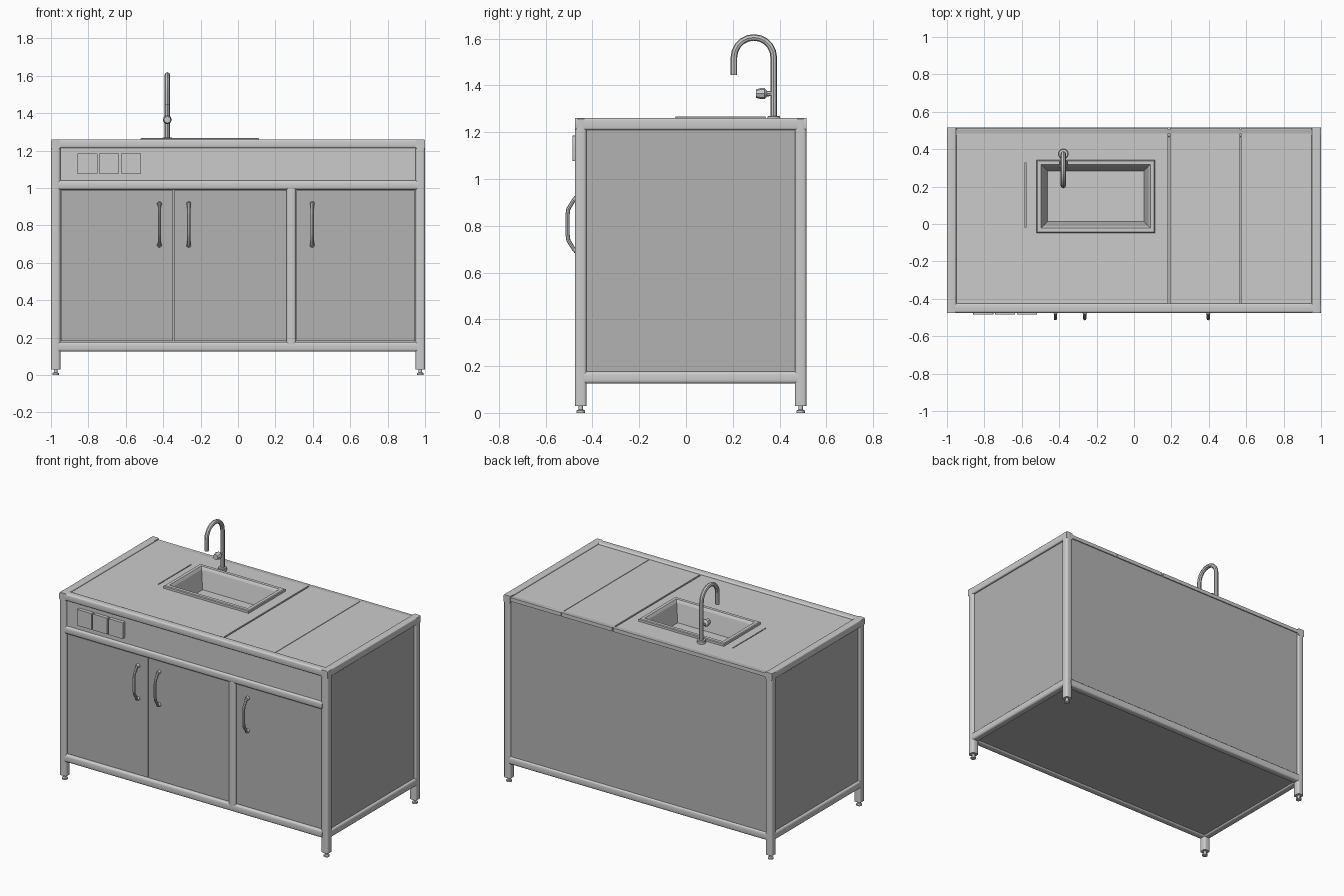
import bpy, bmesh, math
from mathutils import Matrix

if "Cube" in bpy.data.objects:
    bpy.data.objects.remove(bpy.data.objects["Cube"])

panel_mat = bpy.data.materials.new("panel_grey")
panel_mat.diffuse_color = (0.45, 0.45, 0.45, 1)
panel_mat.use_nodes = True
panel_mat.node_tree.nodes["Principled BSDF"].inputs["Base Color"].default_value = panel_mat.diffuse_color


def finish(name, bm, smooth=False):
    bmesh.ops.recalc_face_normals(bm, faces=bm.faces)
    me = bpy.data.meshes.new(name)
    bm.to_mesh(me)
    bm.free()
    ob = bpy.data.objects.new(name, me)
    bpy.context.collection.objects.link(ob)
    if smooth:
        shade(ob)
    return ob


def shade(ob):
    bpy.ops.object.select_all(action='DESELECT')
    ob.select_set(True)
    bpy.context.view_layer.objects.active = ob
    bpy.ops.object.shade_smooth_by_angle(angle=math.radians(35))


def box(name, x, y, z, axis=None, r=0.013, mat=None):
    """Box from ranges; edges running along axis are rounded."""
    bm = bmesh.new()
    bmesh.ops.create_cube(bm, size=1)
    for v in bm.verts:
        v.co = [(a + b) / 2 + c * (b - a) for (a, b), c in zip((x, y, z), v.co)]
    if axis is not None:
        edges = [e for e in bm.edges
                 if abs(e.verts[0].co[axis] - e.verts[1].co[axis]) > 1e-5]
        bmesh.ops.bevel(bm, geom=edges, offset=r, segments=3, profile=0.5, affect='EDGES')
    ob = finish(name, bm, axis is not None)
    if mat:
        ob.data.materials.append(mat)
    return ob


def lathe(name, profile, loc, n=12, rot=None):
    """Turned solid from (radius, height) points."""
    bm = bmesh.new()
    rings = [[bm.verts.new((r * math.cos(2 * math.pi * i / n), r * math.sin(2 * math.pi * i / n), h))
              for i in range(n)] for r, h in profile]
    for a, b in zip(rings, rings[1:]):
        for i in range(n):
            bm.faces.new((a[i], a[(i + 1) % n], b[(i + 1) % n], b[i]))
    bm.faces.new(rings[0])
    bm.faces.new(rings[-1])
    m = Matrix.Translation(loc) @ (rot or Matrix())
    bmesh.ops.transform(bm, matrix=m, verts=bm.verts)
    return finish(name, bm, True)


def tube(name, pts, r):
    """Round bar along a path, converted to a mesh."""
    cu = bpy.data.curves.new(name, 'CURVE')
    cu.dimensions = '3D'
    cu.bevel_depth, cu.bevel_resolution, cu.use_fill_caps = r, 2, True
    sp = cu.splines.new('POLY')
    sp.points.add(len(pts) - 1)
    for p, co in zip(sp.points, pts):
        p.co = (*co, 1)
    ob = bpy.data.objects.new(name, cu)
    bpy.context.collection.objects.link(ob)
    bpy.ops.object.select_all(action='DESELECT')
    ob.select_set(True)
    bpy.context.view_layer.objects.active = ob
    bpy.ops.object.convert(target='MESH')
    shade(bpy.context.object)


F, B = -0.475, 0.515          # front and back of the frame
front, back = (F, F + 0.05), (B - 0.05, B)
low = (0.125, 0.177)

# side frames: posts, levelling feet, rails, infill panels
for side, s in (("left", -1), ("right", 1)):
    def xr(a, b):
        return tuple(sorted((s * a, s * b)))
    for end, y in (("front", front), ("back", back)):
        box(f"{side}_{end}_post", xr(0.95, 1), y, (0.03, 1.257), 2)
        lathe(f"{side}_{end}_foot",
              [(0.018, 0), (0.018, 0.01), (0.01, 0.014), (0.01, 0.035)],
              (s * 0.975, sum(y) / 2, 0))
    box(f"{side}_top_rail", xr(0.95, 1), (F, B), (1.21, 1.26), 1, 0.008)
    box(f"{side}_bottom_rail", xr(0.95, 1), (F + 0.03, B - 0.03), low, 1)
    box(f"{side}_panel", xr(0.965, 0.985), (F + 0.03, B - 0.03), (0.15, 1.23), mat=panel_mat)

# long rails and front divider
X = (-0.96, 0.96)
box("front_top_rail", X, front, (1.213, 1.26), 0, 0.01)
box("front_middle_rail", X, front, (0.99, 1.04), 0)
box("front_bottom_rail", X, front, low, 0)
box("back_bottom_rail", X, back, low, 0)
box("front_divider", (0.26, 0.31), front, (0.16, 1.0), 2)

# back, floor and fascia
box("back_panel", X, (0.485, 0.505), (0.15, 1.25), mat=panel_mat)
box("floor_panel", X, (F + 0.03, B - 0.03), (0.135, 0.16), mat=panel_mat)
box("fascia_panel", X, (-0.462, -0.44), (1.03, 1.225))

# doors with bowed handles
for i, (a, b, hx) in enumerate([(-0.947, -0.348, -0.42), (-0.342, 0.258, -0.263),
                                (0.313, 0.947, 0.397)]):
    box(f"door_{i + 1}", (a, b), (-0.462, -0.44), (0.181, 0.987), mat=panel_mat)
    path = [(-0.458, 0.915), (-0.478, 0.913), (-0.503, 0.872), (-0.506, 0.85),
            (-0.506, 0.76), (-0.503, 0.738), (-0.478, 0.697), (-0.458, 0.695)]
    tube(f"door_handle_{i + 1}", [(hx, y, z) for y, z in path], 0.009)
    for z in (0.915, 0.695):
        lathe(f"handle_mount_{i + 1}", [(0.013, 0), (0.011, 0.018)], (hx, -0.461, z),
              rot=Matrix.Rotation(math.pi / 2, 4, 'X'))

# three socket plates on the fascia
for i in range(3):
    x = -0.86 + i * 0.117
    box(f"socket_plate_{i + 1}", (x, x + 0.108), (-0.485, -0.455), (1.076, 1.185), 1, 0.004)

# countertop in three plates, the first cut for the sink and a slot
TOP = (1.225, 1.25)
Y = (F + 0.05, 0.512)
main = box("counter_sink_plate", (-0.952, 0.182), Y, TOP)
box("counter_middle_plate", (0.193, 0.568), Y, TOP)
box("counter_right_plate", (0.572, 0.952), Y, TOP)
for name, x, y in (("sink_cutter", (-0.495, 0.085), (-0.02, 0.318)),
                   ("slot_cutter", (-0.583, -0.577), (-0.02, 0.33))):
    c = box(name, x, y, (1.1, 1.4))
    c.hide_render = True
    c.hide_viewport = False
    c.display_type = 'WIRE'
    mod = main.modifiers.new(name, 'BOOLEAN')
    mod.operation, mod.object, mod.solver = 'DIFFERENCE', c, 'EXACT'

# sink: raised rim stepping down into a tapered bowl (inset, height)
bm = bmesh.new()
loops = []
for d, z in [(0, 1.248), (0, 1.264), (0.005, 1.268), (0.026, 1.268), (0.032, 1.258),
             (0.036, 1.25), (0.06, 1.13)]:
    x0, x1, y0, y1 = -0.522 + d, 0.113 - d, -0.047 + d, 0.343 - d
    loops.append([bm.verts.new((x, y, z)) for x, y in ((x0, y0), (x1, y0), (x1, y1), (x0, y1))])
for a, b in zip(loops, loops[1:]):
    for i in range(4):
        bm.faces.new((a[i], a[(i + 1) % 4], b[(i + 1) % 4], b[i]))
bm.faces.new(loops[-1])
finish("sink", bm)
lathe("sink_drain", [(0.025, 0), (0.025, 0.004), (0.018, 0.004)], (-0.205, 0.148, 1.13))

# gooseneck tap with side lever
tx = -0.378
arc = [(tx, 0.29 + 0.085 * math.cos(t), 1.52 + 0.085 * math.sin(t))
       for t in (math.pi * i / 10 for i in range(11))]
tube("tap_spout", [(tx, 0.375, 1.25)] + arc + [(tx, 0.205, 1.445)], 0.014)
lathe("tap_base", [(0.027, 0), (0.027, 0.018), (0.024, 0.022)], (tx, 0.375, 1.248), 16)
lathe("tap_knob", [(0.01, 0), (0.012, 0.028), (0.024, 0.04), (0.024, 0.055), (0.018, 0.075)],
      (tx, 0.375, 1.365), 8, Matrix.Rotation(math.pi / 2, 4, 'X'))
